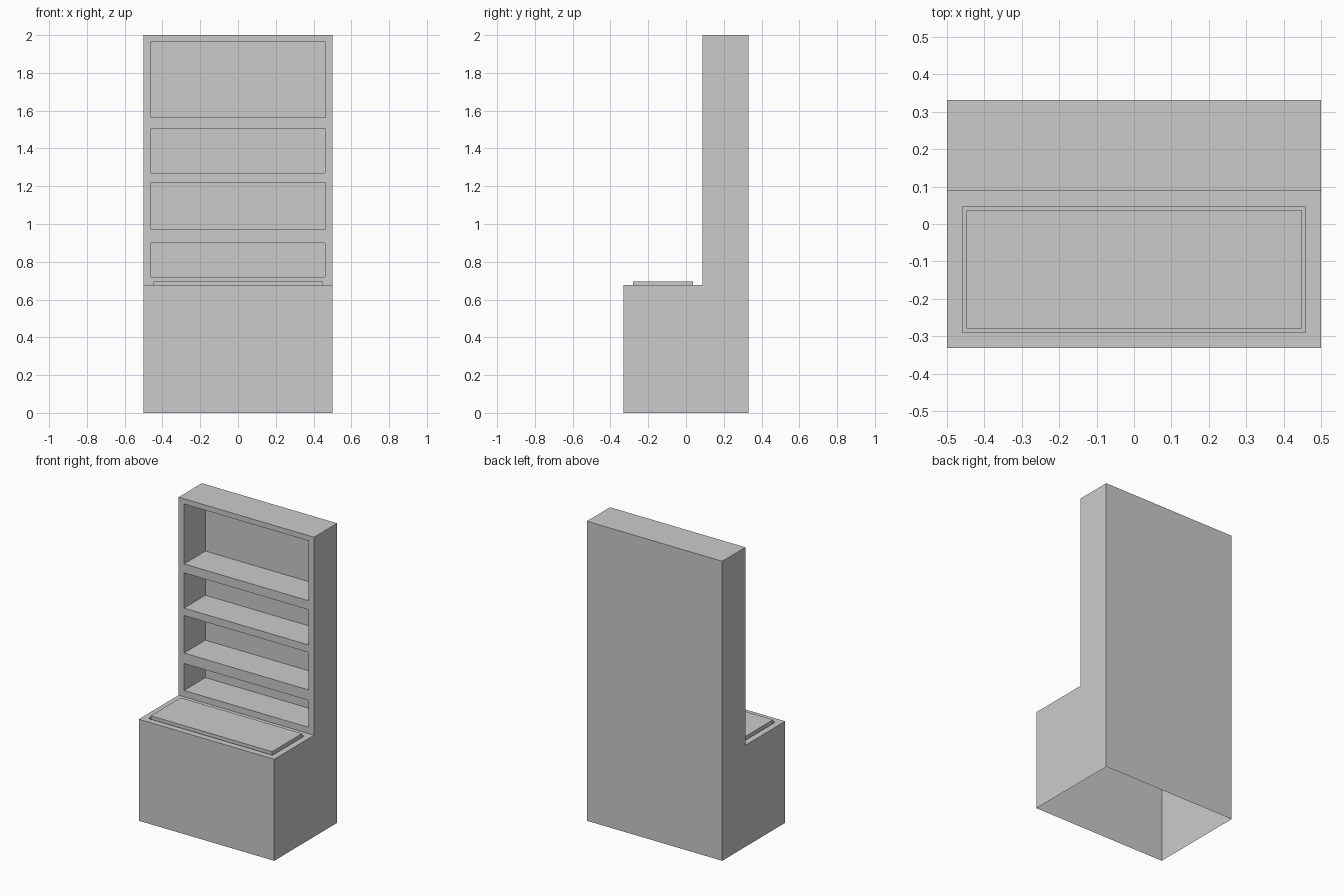
import bpy, bmesh

if "Cube" in bpy.data.objects:
    bpy.data.objects.remove(bpy.data.objects["Cube"])

D = 0.332        # half depth
STEP_Y = 0.088   # front of the shelf tower
SEAT_Z = 0.678   # top of the base


def make_object(name, bm):
    bmesh.ops.recalc_face_normals(bm, faces=bm.faces)
    mesh = bpy.data.meshes.new(name)
    bm.to_mesh(mesh)
    bm.free()
    obj = bpy.data.objects.new(name, mesh)
    bpy.context.collection.objects.link(obj)
    return obj


def add_box(bm, x, y, z):
    verts = bmesh.ops.create_cube(bm, size=1)["verts"]
    for v in verts:
        v.co = [a[0] if c < 0 else a[1] for a, c in zip((x, y, z), v.co)]


# cabinet body: L-shaped side profile extruded across the width
profile = [(-D, 0), (D, 0), (D, 2), (STEP_Y, 2), (STEP_Y, SEAT_Z), (-D, SEAT_Z)]
bm = bmesh.new()
side = bm.faces.new([bm.verts.new((-0.5, y, z)) for y, z in profile])
ext = bmesh.ops.extrude_face_region(bm, geom=[side], use_keep_orig=True)
bmesh.ops.translate(bm, vec=(1, 0, 0),
                    verts=[g for g in ext["geom"] if isinstance(g, bmesh.types.BMVert)])
cabinet = make_object("cabinet_body", bm)

# shelf openings and the shallow recess around the top panel
bm = bmesh.new()
for z in [(0.72, 0.90), (0.97, 1.22), (1.27, 1.505), (1.565, 1.965)]:
    add_box(bm, (-0.46, 0.46), (0.0, 0.313), z)
cutters = [make_object("shelf_cutter", bm)]
bm = bmesh.new()
add_box(bm, (-0.458, 0.458), (-0.29, 0.046), (0.66, 0.71))
cutters.append(make_object("recess_cutter", bm))
for cutter in cutters:
    cutter.hide_render = True
    mod = cabinet.modifiers.new(cutter.name, 'BOOLEAN')
    mod.operation = 'DIFFERENCE'
    mod.solver = 'EXACT'
    mod.object = cutter

# bake the cuts and leave the underside open
graph = bpy.context.evaluated_depsgraph_get()
mesh = bpy.data.meshes.new_from_object(cabinet.evaluated_get(graph))
cabinet.modifiers.clear()
cabinet.data = mesh
for cutter in cutters:
    bpy.data.objects.remove(cutter)
bm = bmesh.new()
bm.from_mesh(mesh)
under = [f for f in bm.faces if f.calc_center_median().z < 0.001]
bmesh.ops.delete(bm, geom=under, context='FACES')
bm.to_mesh(mesh)
bm.free()

# raised top panel
bm = bmesh.new()
add_box(bm, (-0.448, 0.448), (-0.28, 0.036), (0.66, 0.695))
make_object("top_panel", bm)
